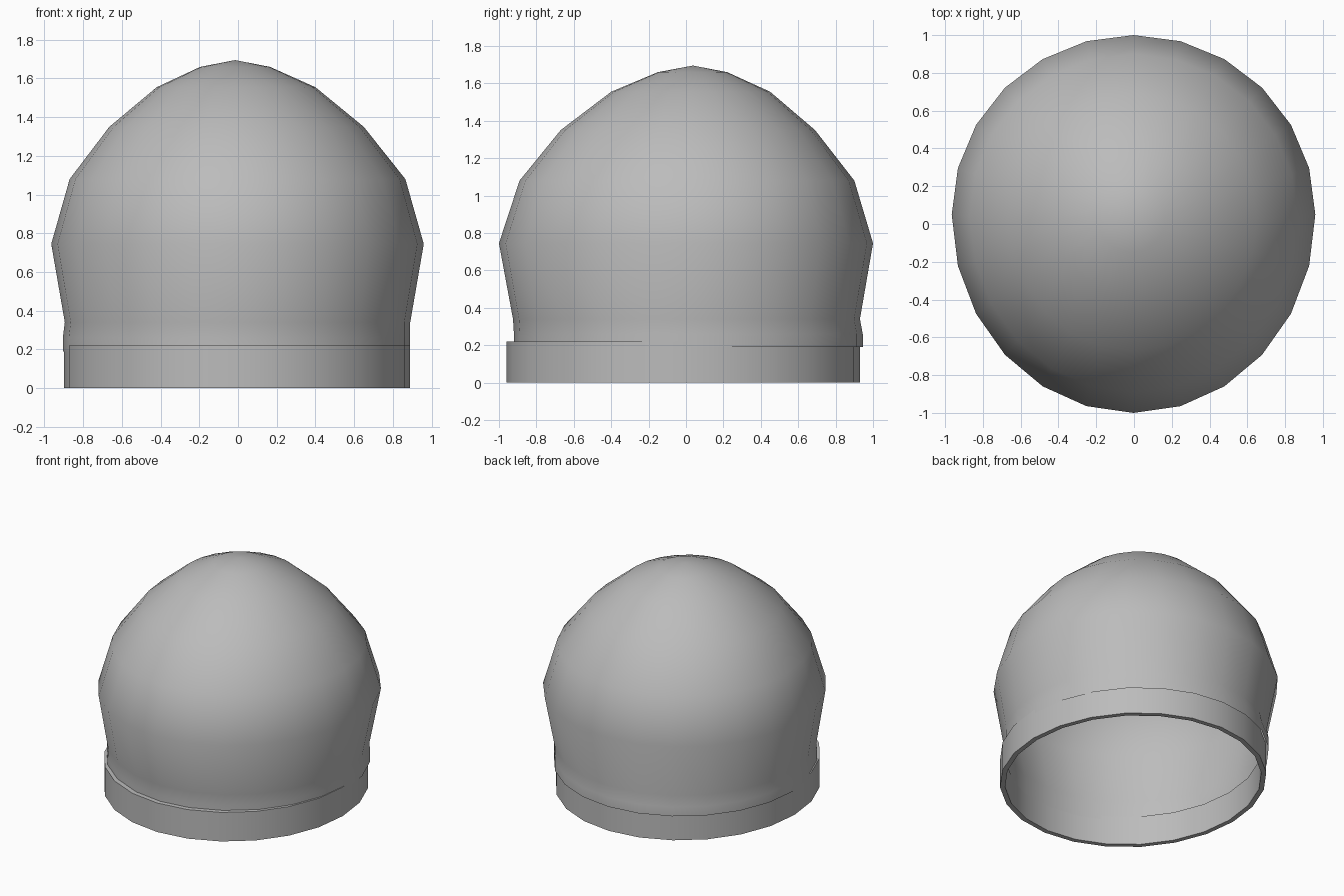
import bpy, bmesh, math

if "Cube" in bpy.data.objects:
    bpy.data.objects.remove(bpy.data.objects["Cube"])

SEG = 24
grey = bpy.data.materials.new("plain grey")
grey.diffuse_color = (0.5, 0.5, 0.5, 1)
grey.use_nodes = True
grey.node_tree.nodes["Principled BSDF"].inputs["Base Color"].default_value = grey.diffuse_color


def ring(bm, z, left, right, front, back, mid):
    """Egg-shaped ring of vertices; mid is the y of its widest point."""
    cx, rx = (left + right) / 2, (right - left) / 2
    verts = []
    for i in range(SEG):
        a = math.tau * i / SEG
        c = math.cos(a)
        ry = back - mid if c > 0 else mid - front
        verts.append(bm.verts.new((cx + rx * math.sin(a), mid + ry * c, z)))
    return verts


def bridge(bm, a, b):
    for i in range(SEG):
        j = (i + 1) % SEG
        bm.faces.new((a[i], a[j], b[j], b[i]))


def finish(bm, name):
    bmesh.ops.recalc_face_normals(bm, faces=bm.faces)
    mesh = bpy.data.meshes.new(name)
    bm.to_mesh(mesh)
    bm.free()
    mesh.materials.append(grey)
    obj = bpy.data.objects.new(name, mesh)
    bpy.context.collection.objects.link(obj)
    bpy.ops.object.select_all(action='DESELECT')
    obj.select_set(True)
    bpy.context.view_layer.objects.active = obj
    bpy.ops.object.shade_smooth_by_angle(angle=math.radians(40))


# Domed shell, open below: z, left, right, front, back, widest y
profile = [
    (0.19, -0.905, 0.89, -0.92, 0.945, 0.02),
    (0.26, -0.905, 0.89, -0.92, 0.945, 0.02),
    (0.34, -0.895, 0.89, -0.925, 0.93, 0.02),
    (0.745, -0.965, 0.96, -1.0, 1.0, 0.05),
    (1.08, -0.87, 0.865, -0.89, 0.90, 0.04),
    (1.35, -0.665, 0.65, -0.67, 0.69, 0.03),
    (1.555, -0.42, 0.40, -0.40, 0.45, 0.03),
    (1.66, -0.195, 0.165, -0.15, 0.22, 0.035),
]
bm = bmesh.new()
rings = [ring(bm, *p) for p in profile]
for a, b in zip(rings, rings[1:]):
    bridge(bm, a, b)
tip = bm.verts.new((-0.015, 0.037, 1.695))
for i in range(SEG):
    bm.faces.new((rings[-1][i], rings[-1][(i + 1) % SEG], tip))
finish(bm, "dome_shell")

# Neck band: a hollow collar with a thin wall
bm = bmesh.new()
T = 0.035
loops = [ring(bm, z, -0.9 + t, 0.89 - t, -0.96 + t, 0.93 - t, -0.015)
         for z, t in ((0, 0), (0.22, 0), (0.22, T), (0, T))]
for k in range(4):
    bridge(bm, loops[k], loops[(k + 1) % 4])
finish(bm, "neck_band")
